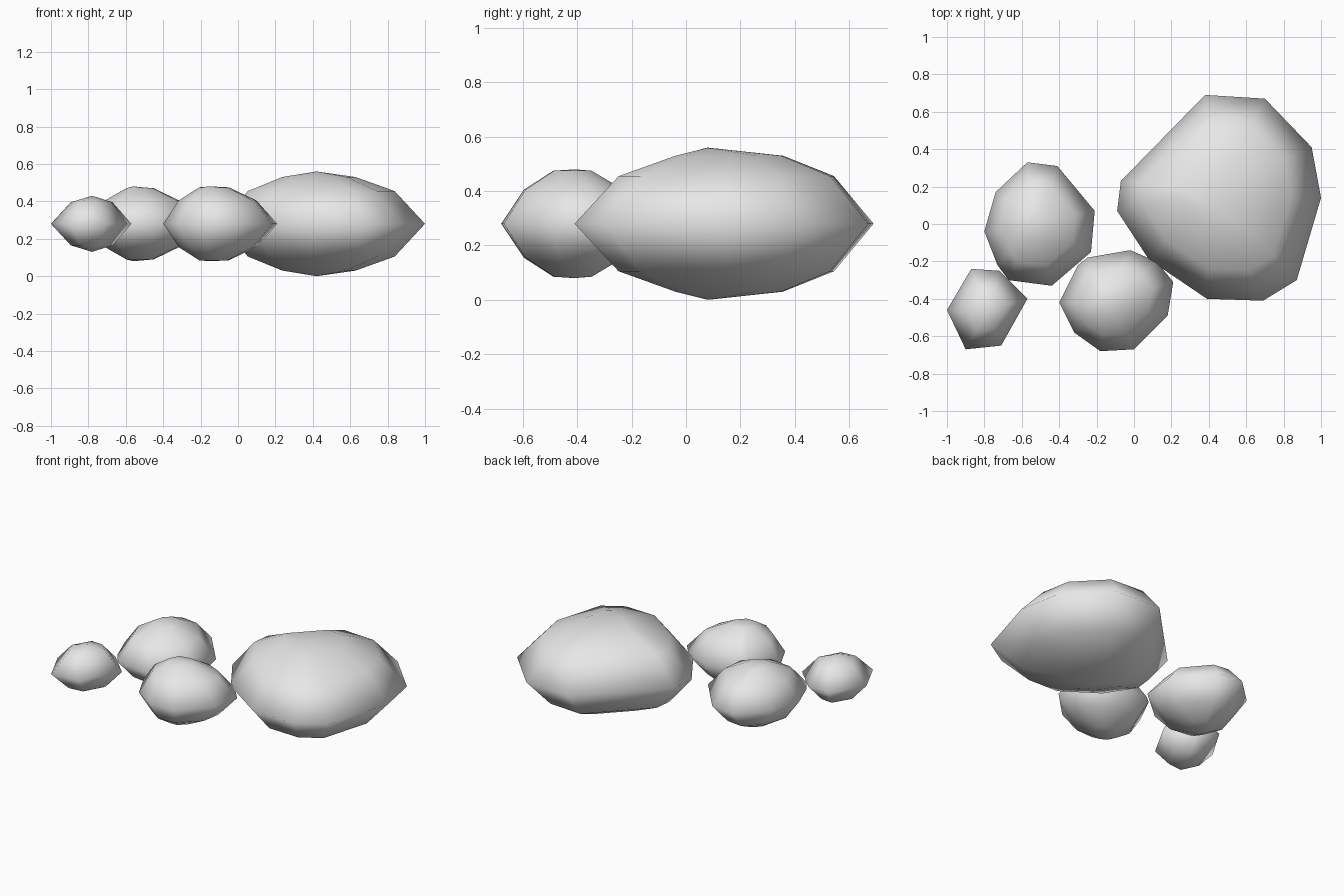
import bpy
import bmesh

cube = bpy.data.objects.get("Cube")
if cube:
    bpy.data.objects.remove(cube, do_unlink=True)

MID = 0.28  # height of the widest ring shared by all stones

grey = bpy.data.materials.new("stone grey")
grey.use_nodes = True
grey.diffuse_color = (0.8, 0.8, 0.8, 1)
grey.node_tree.nodes["Principled BSDF"].inputs["Base Color"].default_value = (0.8, 0.8, 0.8, 1)


def stone(name, outline, centre, peak, rings, height):
    """Loft the outline through shrinking rings to a peak, alike above and below."""
    bm = bmesh.new()
    cx, cy = centre
    levels = [(s, -h) for s, h in reversed(rings)] + [(1, 0)] + rings
    loops = [[bm.verts.new((cx + s * (x - cx), cy + s * (y - cy), MID + h))
              for x, y in outline] for s, h in levels]
    n = len(outline)
    for low, high in zip(loops, loops[1:]):
        for i in range(n):
            j = (i + 1) % n
            bm.faces.new((low[i], low[j], high[j], high[i]))
    for loop, h in ((loops[0], -height), (loops[-1], height)):
        tip = bm.verts.new((*peak, MID + h))
        for i in range(n):
            bm.faces.new((loop[i], loop[(i + 1) % n], tip))
    bmesh.ops.recalc_face_normals(bm, faces=bm.faces)
    for face in bm.faces:
        face.smooth = True
    mesh = bpy.data.meshes.new(name)
    bm.to_mesh(mesh)
    bm.free()
    mesh.materials.append(grey)
    bpy.context.collection.objects.link(bpy.data.objects.new(name, mesh))


# Largest stone
stone("large_stone",
      [(-.09, .07), (-.07, .23), (.38, .69), (.7, .67), (.95, .41),
       (1, .14), (.87, -.3), (.69, -.41), (.39, -.4), (.08, -.19)],
      (.42, .17), (.42, .08), [(.72, .175), (.36, .25)], .28)

# Two middle stones
stone("back_stone",
      [(-.8, -.04), (-.74, .17), (-.57, .33), (-.41, .31), (-.21, .07),
       (-.23, -.15), (-.44, -.33), (-.67, -.3), (-.73, -.22)],
      (-.53, 0), (-.56, 0), [(.67, .125), (.25, .19)], .2)
stone("front_stone",
      [(-.4, -.42), (-.3, -.22), (-.25, -.18), (-.02, -.14), (.12, -.2),
       (.21, -.31), (.18, -.49), (0, -.67), (-.18, -.68), (-.32, -.58)],
      (-.14, -.42), (-.15, -.41), [(.68, .125), (.26, .195)], .2)

# Smallest stone
stone("small_stone",
      [(-1, -.46), (-.87, -.24), (-.72, -.25), (-.57, -.4), (-.71, -.65), (-.9, -.67)],
      (-.78, -.46), (-.78, -.46), [(.52, .115)], .15)
